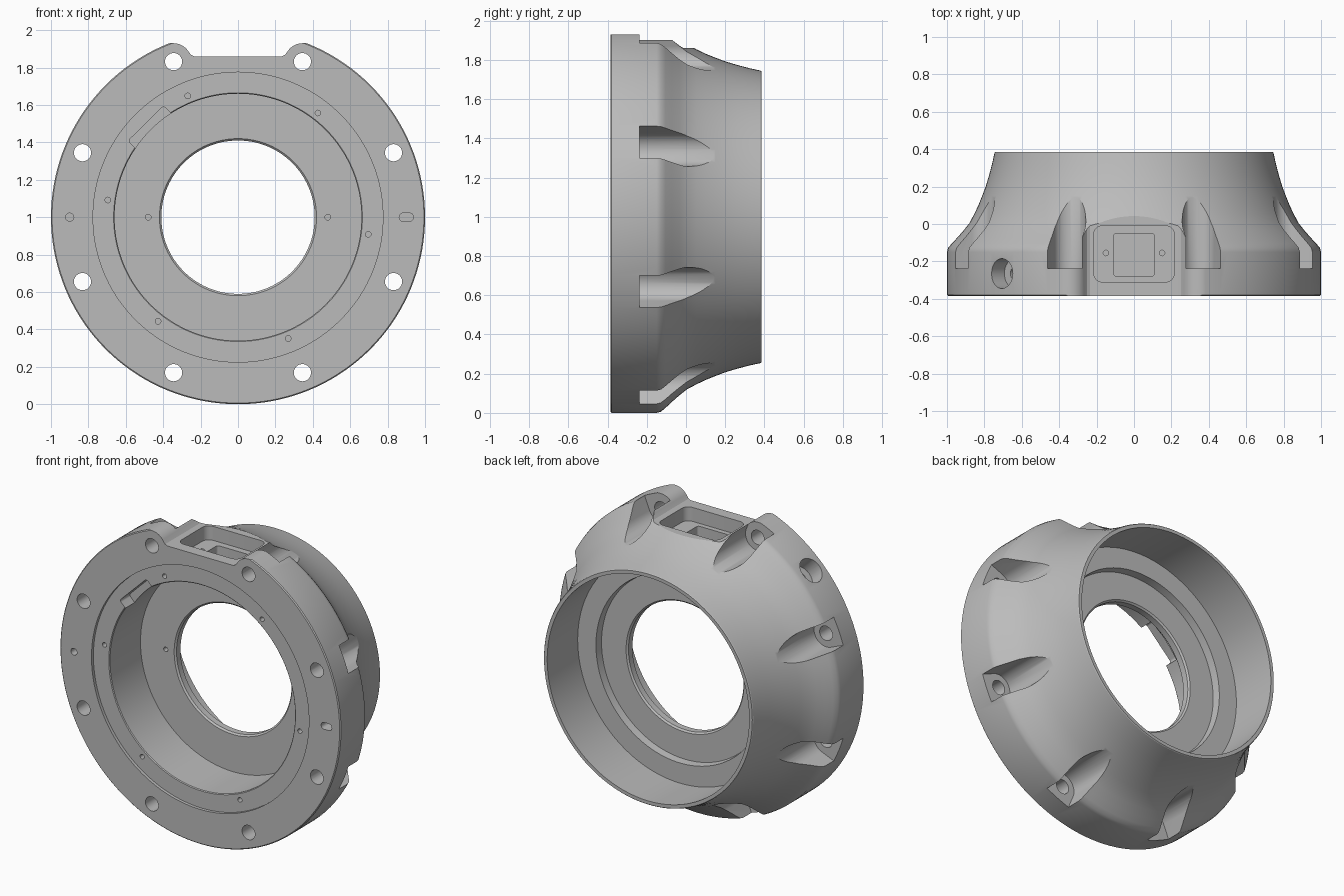
import bpy, bmesh
from math import cos, sin, pi, radians
from mathutils import Matrix

cube = bpy.data.objects.get("Cube")
if cube:
    bpy.data.objects.remove(cube, do_unlink=True)

UP = Matrix.Translation((0, 0, 1))
# local x, y, z -> world x, z, y, about the ring axis
AXIAL = Matrix(((1, 0, 0, 0), (0, 0, 1, 0), (0, 1, 0, 1), (0, 0, 0, 1)))


def arc(cx, cy, r, a0, a1, n):
    return [(cx + r * cos(radians(a0 + (a1 - a0) * i / n)),
             cy + r * sin(radians(a0 + (a1 - a0) * i / n))) for i in range(n + 1)]


def circle(cx, cy, r, n=32):
    return arc(cx, cy, r, 0, 360, n)[:-1]


def rounded_rect(cx, cy, hx, hy, r):
    pts = []
    for k, (sx, sy) in enumerate(((1, 1), (-1, 1), (-1, -1), (1, -1))):
        pts += arc(cx + sx * (hx - r), cy + sy * (hy - r), r, 90 * k, 90 * k + 90, 6)
    return pts


def polar(r, deg):
    return r * cos(radians(deg)), r * sin(radians(deg))


def to_object(bm, name):
    bmesh.ops.recalc_face_normals(bm, faces=bm.faces)
    mesh = bpy.data.meshes.new(name)
    bm.to_mesh(mesh)
    bm.free()
    ob = bpy.data.objects.new(name, mesh)
    bpy.context.collection.objects.link(ob)
    return ob


def prism(bm, pts, d0, d1, mat):
    low = [bm.verts.new(mat @ Matrix.Translation((x, y, d0)).translation) for x, y in pts]
    high = [bm.verts.new(mat @ Matrix.Translation((x, y, d1)).translation) for x, y in pts]
    bm.faces.new(low[::-1])
    bm.faces.new(high)
    for i in range(len(pts)):
        j = (i + 1) % len(pts)
        bm.faces.new((low[i], low[j], high[j], high[i]))


def cut(target, prisms):
    """Subtract a group of separate prisms from the target."""
    bm = bmesh.new()
    for p in prisms:
        prism(bm, *p)
    cutter = to_object(bm, "cutter", )
    cutter.hide_render = True
    mod = target.modifiers.new("cut", 'BOOLEAN')
    mod.operation, mod.solver, mod.object = 'DIFFERENCE', 'EXACT', cutter
    dg = bpy.context.evaluated_depsgraph_get()
    mesh = bpy.data.meshes.new_from_object(target.evaluated_get(dg))
    target.modifiers.clear()
    target.data = mesh
    bpy.data.objects.remove(cutter, do_unlink=True)


# Housing body: closed (radius, y) section spun about the axis
section = [
    (0.775, -0.385), (0.994, -0.385), (1.0, -0.379),
    (1.0, -0.15), (0.994, -0.128), (0.975, -0.105), (0.945, -0.073), (0.91, -0.033),
    (0.88, 0.005), (0.855, 0.052), (0.832, 0.1), (0.812, 0.15), (0.793, 0.2),
    (0.775, 0.26), (0.758, 0.325), (0.746, 0.38), (0.742, 0.385),
    (0.72, 0.385), (0.73, 0.06), (0.60, 0.06), (0.595, 0.01),
    (0.42, 0.01), (0.41, 0.0), (0.41, -0.04), (0.42, -0.05),
    (0.66, -0.05), (0.66, -0.36), (0.665, -0.365), (0.775, -0.365)]
bm = bmesh.new()
verts = [bm.verts.new((r, y, 1)) for r, y in section]
edges = [bm.edges.new((verts[i - 1], verts[i])) for i in range(len(verts))]
bmesh.ops.spin(bm, geom=verts + edges, cent=(0, 0, 1), axis=(0, 1, 0),
               angle=2 * pi, steps=144, use_merge=True)
bmesh.ops.remove_doubles(bm, verts=bm.verts, dist=1e-5)
housing = to_object(bm, "flanged_housing")

# Top flat between the two rounded lobes
half = [(0.42, 0.93)] + arc(0.345, 0.835, 0.095, 90, 150, 10) + [(0.25, 0.867), (0.235, 0.86)]
flat = [(0.42, 1.1)] + half + [(-x, z) for x, z in reversed(half)] + [(-0.42, 1.1)]
cut(housing, [(flat, -0.6, 0.6, AXIAL)])

# Scallops behind each bolt hole, open outwards
bolt_angles = [22.5 + 45 * i for i in range(8)]
u_shape = [(1.2, 0.088)] + arc(0.903, 0, 0.088, 90, 270, 24) + [(1.2, -0.088)]
cut(housing, [(u_shape, -0.238, 0.6, AXIAL @ Matrix.Rotation(radians(a), 4, 'Z'))
              for a in bolt_angles])

# Pocket on the flat, side port counterbore, notch beside the front bore
side = UP @ Matrix.Rotation(radians(-45), 4, 'Y')
notch = AXIAL @ Matrix.Rotation(radians(134.5), 4, 'Z')
cut(housing, [
    (rounded_rect(0, -0.16, 0.215, 0.15, 0.045), 0.77, 1.1, UP),
    (circle(0, -0.265, 0.08), 0.90, 1.2, side),
    (rounded_rect(0.62, 0, 0.083, 0.133, 0.015), -0.5, -0.27, notch)])

# Bolt holes, tapped holes, dowel hole and slot, pocket window and screws
small = [(circle(*polar(0.9, a), 0.046), -0.6, 0.0, AXIAL) for a in bolt_angles]
small += [(circle(*polar(0.702, 52.5 + 60 * i), 0.015, 16), -0.6, -0.28, AXIAL)
          for i in range(6)]
small += [(circle(s * 0.48, 0, 0.015, 16), -0.2, -0.01, AXIAL) for s in (-1, 1)]
small += [(circle(s * 0.15, -0.155, 0.015, 16), 0.72, 0.9, UP) for s in (-1, 1)]
small += [
    (circle(-0.9, 0, 0.022, 16), -0.6, -0.3, AXIAL),
    (rounded_rect(0.9, 0, 0.038, 0.022, 0.021), -0.6, -0.3, AXIAL),
    (rounded_rect(0, -0.165, 0.11, 0.113, 0.015), 0.70, 0.9, UP),
    (circle(0, -0.265, 0.035, 20), 0.8, 1.2, side)]
cut(housing, small)

# Finish
grey = bpy.data.materials.new("cast_grey")
grey.use_nodes = True
colour = (0.5, 0.5, 0.5, 1)
grey.diffuse_color = colour
grey.node_tree.nodes["Principled BSDF"].inputs["Base Color"].default_value = colour
housing.data.materials.clear()
housing.data.materials.append(grey)
bpy.ops.object.select_all(action='DESELECT')
housing.select_set(True)
bpy.context.view_layer.objects.active = housing
bpy.ops.object.shade_smooth_by_angle(angle=radians(25))
